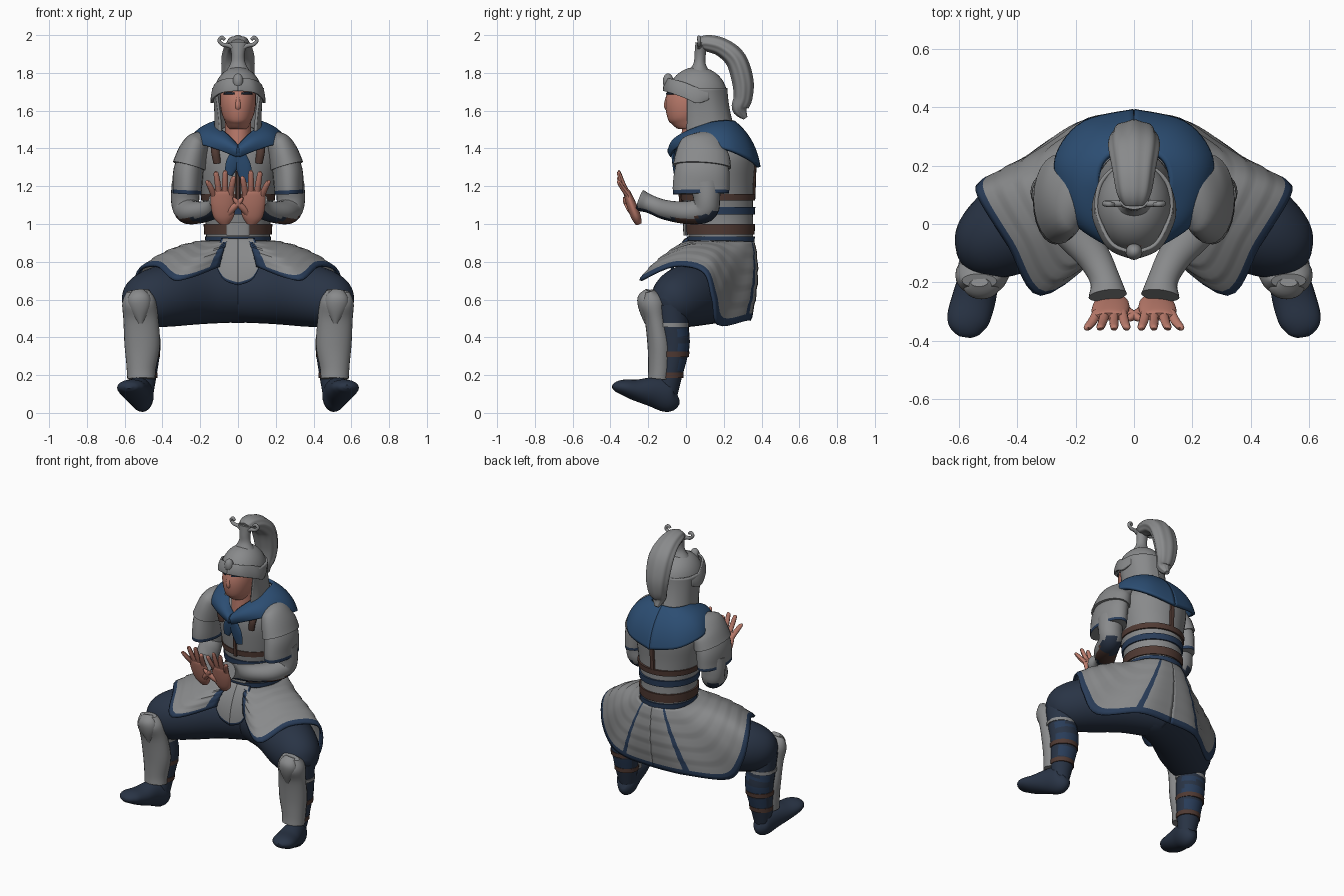
import bpy, bmesh, math
from mathutils import Vector as V

def material(name, c):
    m = bpy.data.materials.new(name)
    m.diffuse_color = (*c, 1)
    return m

GREY = material("steel_grey", (0.25, 0.255, 0.26))
NAVY = material("navy_cloth", (0.022, 0.034, 0.06))
BLUE = material("scarf_blue", (0.025, 0.075, 0.17))
TRIM = material("trim_blue", (0.022, 0.046, 0.1))
SKIN = material("skin", (0.5, 0.2, 0.15))
BROWN = material("leather_brown", (0.08, 0.042, 0.033))
BOTH = (1, -1)

def spline(rows, sub):
    """Catmull-Rom through tuples of any length."""
    out = []
    n = len(rows)
    for i in range(n - 1):
        p0, p1, p2, p3 = rows[max(i - 1, 0)], rows[i], rows[i + 1], rows[min(i + 2, n - 1)]
        for k in range(sub):
            t = k / sub
            out.append([0.5 * (2 * b + (c - a) * t + (2 * a - 5 * b + 4 * c - d) * t * t
                               + (3 * b - a - 3 * c + d) * t ** 3)
                        for a, b, c, d in zip(p0, p1, p2, p3)])
    out.append(list(rows[-1]))
    return out

def make(name, verts, faces, mats, idx, sides, thick=0):
    for s in sides:
        label = name if len(sides) == 1 else name + ("_left" if s > 0 else "_right")
        me = bpy.data.meshes.new(label)
        me.from_pydata([(v[0] * s, v[1], v[2]) for v in verts], [], faces)
        for m in mats:
            me.materials.append(m)
        me.polygons.foreach_set("material_index", idx)
        bm = bmesh.new()
        bm.from_mesh(me)
        bmesh.ops.recalc_face_normals(bm, faces=bm.faces)
        bm.to_mesh(me)
        bm.free()
        ob = bpy.data.objects.new(label, me)
        bpy.context.collection.objects.link(ob)
        if thick:
            mod = ob.modifiers.new("thickness", "SOLIDIFY")
            mod.thickness, mod.offset = thick, 0

def limb(name, pts, mats, sides=(1,), ref=V((1, 0, 0)), rule=None, seg=24, sub=5, ripple=0):
    """Loft of ellipses along a path; each point is x, y, z, width, depth."""
    mats = mats if isinstance(mats, list) else [mats]
    rows = spline(pts, sub)
    C = [V(r[:3]) for r in rows]
    verts, faces, idx = [], [], []
    for i, r in enumerate(rows):
        T = (C[min(i + 1, len(C) - 1)] - C[max(i - 1, 0)]).normalized()
        W = (ref - T * ref.dot(T)).normalized()
        D = T.cross(W)
        for k in range(seg):
            a = math.tau * k / seg
            q = 1 + ripple * math.cos(8 * a)
            verts.append(C[i] + W * r[3] * q * math.cos(a) + D * r[4] * q * math.sin(a))
    for i in range(len(rows) - 1):
        for k in range(seg):
            f = [i * seg + k, i * seg + (k + 1) % seg, (i + 1) * seg + (k + 1) % seg, (i + 1) * seg + k]
            faces.append(f)
            mid = sum((verts[j] for j in f), V()) / 4
            idx.append(rule(mid, mid - (C[i] + C[i + 1]) / 2) if rule else 0)
    faces += [list(range(seg)), list(range(len(verts) - seg, len(verts)))]
    make(name, verts, faces, mats, idx + [0, 0], sides)

def sheet(name, rows, mats, axis, bulge=0.0, thick=0.012, rule=None, sides=BOTH, nv=18, scales=0, sub=6):
    """Draped cloth or plate between an upper and a lower edge (x y z x y z)."""
    mats = mats if isinstance(mats, list) else [mats]
    rs = spline(rows, sub)
    verts, faces, idx = [], [], []
    for r in rs:
        a, b = V(r[:3]), V(r[3:])
        m = (a + b) / 2
        d = (m - V((min(axis[0], m.x), axis[1], axis[2]))).normalized()
        for j in range(nv + 1):
            v = j / nv
            step = 0.006 * ((v * scales) % 1) if scales and 0 < j < nv else 0
            verts.append(a.lerp(b, v) + d * (bulge * 4 * v * (1 - v) + step))
    for i in range(len(rs) - 1):
        for j in range(nv):
            q = i * (nv + 1) + j
            faces.append([q, q + 1, q + nv + 2, q + nv + 1])
            idx.append(rule((i + .5) / (len(rs) - 1), (j + .5) / nv) if rule else 0)
    make(name, verts, faces, mats, idx, sides, thick)

def blob(name, c, r, mat, sides=(1,), cut=-2):
    bm = bmesh.new()
    bmesh.ops.create_uvsphere(bm, u_segments=32, v_segments=20, radius=1)
    bmesh.ops.delete(bm, geom=[v for v in bm.verts if v.co.z < cut], context="VERTS")
    bm.verts.index_update()
    verts = [(c[0] + v.co.x * r[0], c[1] + v.co.y * r[1], c[2] + v.co.z * r[2]) for v in bm.verts]
    faces = [[v.index for v in f.verts] for f in bm.faces]
    bm.free()
    make(name, verts, faces, [mat], [0] * len(faces), sides)

# torso armour, belts and straps
limb("torso", [(0, .19, .86, .16, .16), (0, .185, .95, .17, .172), (0, .175, 1.05, .175, .18),
               (0, .165, 1.2, .2, .192), (0, .165, 1.35, .22, .2), (0, .17, 1.43, .18, .17),
               (0, .15, 1.5, .08, .08)], GREY, seg=40)
for name, z0, z1, rx, ry, cy, m in [("waist_trim", .9, .935, .172, .177, .185, TRIM),
                                    ("belt", .945, 1.0, .179, .183, .18, BROWN),
                                    ("rib_trim", 1.05, 1.09, .183, .19, .174, TRIM),
                                    ("chest_strap", 1.125, 1.16, .195, .196, .17, BROWN)]:
    limb(name, [(0, cy, z0, rx, ry), (0, cy, z1, rx + .003, ry + .003)], m, seg=40, sub=1)
limb("back_strap", [(0, .356, 1.14, .018, .012), (0, .359, 1.25, .018, .012), (0, .365, 1.38, .018, .012)], BROWN, seg=8)
limb("front_strap", [(0, -.027, 1.12, .013, .01), (0, -.036, 1.28, .013, .01)], BROWN, seg=8)
limb("shoulder_strap", [(.11, -.015, 1.32, .02, .015), (.12, -.015, 1.38, .022, .018), (.125, .02, 1.43, .02, .015)],
     BROWN, BOTH, seg=10)
limb("belt_front", [(0, -.002, .94, .06, .012), (0, -.004, 1.01, .06, .012)], GREY)

# scarf, open in a V at the throat
sheet("scarf", [(.005, -.045, 1.41, .005, -.075, 1.36), (.045, -.025, 1.455, .1, -.055, 1.395),
                (.095, .05, 1.5, .2, .01, 1.42),
                (.12, .13, 1.53, .255, .13, 1.41), (.11, .2, 1.54, .258, .24, 1.385),
                (.07, .24, 1.54, .17, .345, 1.335), (0, .25, 1.54, 0, .385, 1.3)],
      BLUE, (0, .15, 1.3), .028, .02)
blob("scarf_knot", (0, -.07, 1.385), (.035, .02, .03), BLUE)
limb("scarf_tail_long", [(.005, -.07, 1.39, .025, .01), (.03, -.06, 1.3, .04, .01), (.045, -.05, 1.22, .025, .006)], BLUE, seg=12)
limb("scarf_tail_short", [(-.005, -.07, 1.39, .025, .01), (-.03, -.06, 1.32, .035, .01), (-.05, -.05, 1.26, .02, .006)], BLUE, seg=12)

# head
limb("neck", [(0, .055, 1.39, .07, .08), (0, .06, 1.58, .07, .08)], SKIN)
limb("face", [(0, .02, 1.48, .02, .025), (0, .035, 1.495, .045, .065), (0, .03, 1.55, .072, .11),
              (0, .02, 1.6, .09, .125), (0, .02, 1.66, .096, .127), (0, .03, 1.74, .09, .11)], SKIN)
limb("nose", [(0, -.098, 1.67, .01, .01), (0, -.105, 1.625, .015, .012), (0, -.092, 1.6, .01, .008)], SKIN, seg=12)
limb("eye", [(.02, -.103, 1.69, .004, .005), (.05, -.088, 1.693, .004, .007), (.075, -.062, 1.69, .004, .004)],
     NAVY, BOTH, ref=V((0, 1, 0)), seg=8)

# helmet
blob("helmet_dome", (0, .06, 1.68), (.13, .158, .152), GREY, cut=.1)
sheet("helmet_guard", [(.12, .005, 1.72, .09, .005, 1.48), (.13, .06, 1.72, .118, .06, 1.475),
                       (.115, .14, 1.72, .116, .16, 1.49), (.06, .195, 1.72, .07, .225, 1.51),
                       (0, .212, 1.72, 0, .245, 1.525)], GREY, (0, .08, 1.6), -.006, .014)
sheet("helmet_brow", [(0, -.097, 1.77, 0, -.117, 1.705), (.07, -.07, 1.765, .083, -.082, 1.695),
                      (.112, 0, 1.745, .13, 0, 1.665), (.126, .06, 1.72, .138, .06, 1.64),
                      (.115, .12, 1.71, .122, .12, 1.66)], GREY, (0, .08, 1.7), .005, .012)
blob("helmet_boss", (0, -.095, 1.755), (.028, .028, .042), GREY)
limb("plume_stem", [(0, .07, 1.8, .07, .06), (0, .072, 1.85, .04, .032), (0, .075, 1.9, .035, .03),
                    (0, .08, 1.96, .05, .03)], GREY)
limb("plume", [(0, .07, 1.95, .04, .03), (0, .11, 1.957, .058, .042), (0, .19, 1.935, .072, .048),
               (0, .264, 1.87, .085, .054), (0, .3, 1.76, .08, .055), (0, .302, 1.67, .065, .048),
               (0, .285, 1.61, .045, .04), (0, .315, 1.56, .015, .012)], GREY, seg=48, ripple=.04)
limb("crest_curl", [(.02, .07, 1.93, .014, .014), (.05, .07, 1.945, .012, .012), (.08, .07, 1.95, .011, .011),
                    (.1, .07, 1.97, .01, .01), (.085, .068, 1.988, .01, .01), (.07, .066, 1.975, .008, .008)],
     GREY, BOTH, ref=V((0, 1, 0)), seg=10)

# arms
limb("lower_pauldron", [(.235, .09, 1.37, .07, .13), (.262, .085, 1.28, .08, .145), (.268, .08, 1.2, .078, .15),
                        (.27, .08, 1.16, .077, .148)], [GREY, TRIM], BOTH, rule=lambda p, n: int(p.z < 1.18))
limb("upper_pauldron", [(.15, .1, 1.46, .03, .06), (.2, .1, 1.43, .065, .115), (.235, .09, 1.38, .08, .14),
                        (.258, .085, 1.305, .09, .154)], GREY, BOTH)
limb("sleeve", [(.275, .1, 1.22, .075, .085), (.28, .11, 1.13, .075, .07), (.27, .095, 1.075, .07, .07),
                (.225, .0, 1.06, .072, .06), (.14, -.11, 1.075, .058, .052), (.1, -.19, 1.105, .052, .048),
                (.09, -.245, 1.125, .066, .058)], [GREY, NAVY, BROWN], BOTH,
     rule=lambda p, n: 0 if n.z > -.03 or p.z > 1.1 else (2 if -.06 < p.y < .06 else 1))

# hands, thumbs crossing
limb("palm", [(.07, -.25, 1.0, .025, .016), (.075, -.265, 1.04, .055, .026), (.08, -.288, 1.1, .064, .026),
              (.084, -.31, 1.16, .06, .02), (.084, -.318, 1.18, .05, .014)], SKIN, BOTH)
for i, (bx, tx, tz) in enumerate([(.04, .025, 1.25), (.069, .068, 1.28), (.099, .116, 1.275), (.127, .16, 1.23)]):
    limb(f"finger_{i + 1}", [(bx, -.305, 1.15, .017, .015), ((bx + tx) / 2, -.335, (1.15 + tz) / 2, .016, .014),
                             (tx, -.355, tz - .008, .013, .011), (tx, -.36, tz, .005, .005)], SKIN, BOTH, seg=10)
limb("thumb", [(.06, -.27, 1.05, .02, .022), (.025, -.3, 1.085, .018, .018), (-.01, -.32, 1.12, .014, .014),
               (-.025, -.33, 1.14, .005, .005)], SKIN, BOTH, ref=V((0, 1, 0)), seg=10)

# armoured skirt: panel over each thigh and a front tab
sheet("skirt_panel", [(.05, .01, .905, .1, -.08, .775), (.11, .035, .905, .32, -.24, .7), (.155, .1, .905, .43, -.07, .775),
                      (.172, .18, .905, .53, .09, .745), (.165, .25, .905, .525, .14, .6), (.135, .305, .905, .44, .17, .465),
                      (.07, .345, .905, .22, .315, .49), (0, .355, .905, 0, .335, .49)],
      [GREY, TRIM], (.25, .08, .62), .027, .014, scales=5, nv=25,
      rule=lambda u, v: int(v > .92 or u < .04 or .83 < u < .86))
sheet("front_tab", [(0, -.002, .92, 0, -.085, .675), (.05, .002, .92, .075, -.08, .705), (.085, .012, .92, .12, -.07, .785)],
      [GREY, TRIM], (0, .2, .7), .02, .014, rule=lambda u, v: int(v > .95 or u > .86))

# legs
limb("trouser_leg", [(-.02, .2, .645, .165, .165), (.2, .12, .64, .165, .17), (.38, .01, .62, .165, .165),
                     (.49, -.06, .595, .14, .145), (.555, -.105, .575, .095, .1), (.585, -.125, .565, .04, .04)],
     NAVY, BOTH, ref=V((0, 1, 0)), seg=32)
blob("seat", (0, .19, .64), (.22, .15, .165), NAVY)
limb("calf", [(.52, -.08, .58, .09, .09), (.51, -.07, .45, .09, .085), (.5, -.065, .35, .09, .083),
              (.503, -.085, .2, .072, .065), (.503, -.1, .1, .055, .055)], [NAVY, TRIM], BOTH,
     rule=lambda p, n: int(.22 < p.z < .44 and n.y > .03 and int(p.z * 22) % 2))
for name, z, cy, r in [("upper_shin_strap", .31, -.068, .088), ("lower_shin_strap", .2, -.085, .075)]:
    limb(name, [(.502, cy, z - .014, r, r - .004), (.502, cy, z + .014, r + .002, r - .002)], BROWN, BOTH, sub=1)
limb("calf_rim", [(.513, -.075, .455, .094, .09), (.513, -.075, .475, .094, .09)], GREY, BOTH, sub=1)
limb("greave", [(.53, -.195, .645, .06, .025), (.525, -.18, .59, .088, .07), (.515, -.16, .5, .092, .06),
                (.507, -.138, .36, .094, .066), (.512, -.138, .24, .078, .062), (.512, -.143, .18, .074, .06)], GREY, BOTH)
limb("knee_cap", [(.53, -.2, .65, .03, .015), (.525, -.21, .61, .06, .045), (.52, -.21, .56, .058, .042),
                  (.515, -.19, .48, .02, .03)], GREY, BOTH)
limb("boot", [(.5, -.05, .1, .025, .035), (.505, -.085, .09, .06, .085), (.528, -.17, .11, .068, .08),
              (.55, -.26, .12, .075, .058), (.57, -.33, .135, .072, .042), (.577, -.37, .138, .05, .027),
              (.58, -.388, .138, .02, .01)], NAVY, BOTH)

# smooth shading with sharp plate edges
for ob in bpy.context.collection.objects:
    ob.select_set(True)
    bpy.context.view_layer.objects.active = ob
bpy.ops.object.shade_smooth_by_angle(angle=math.radians(40))
